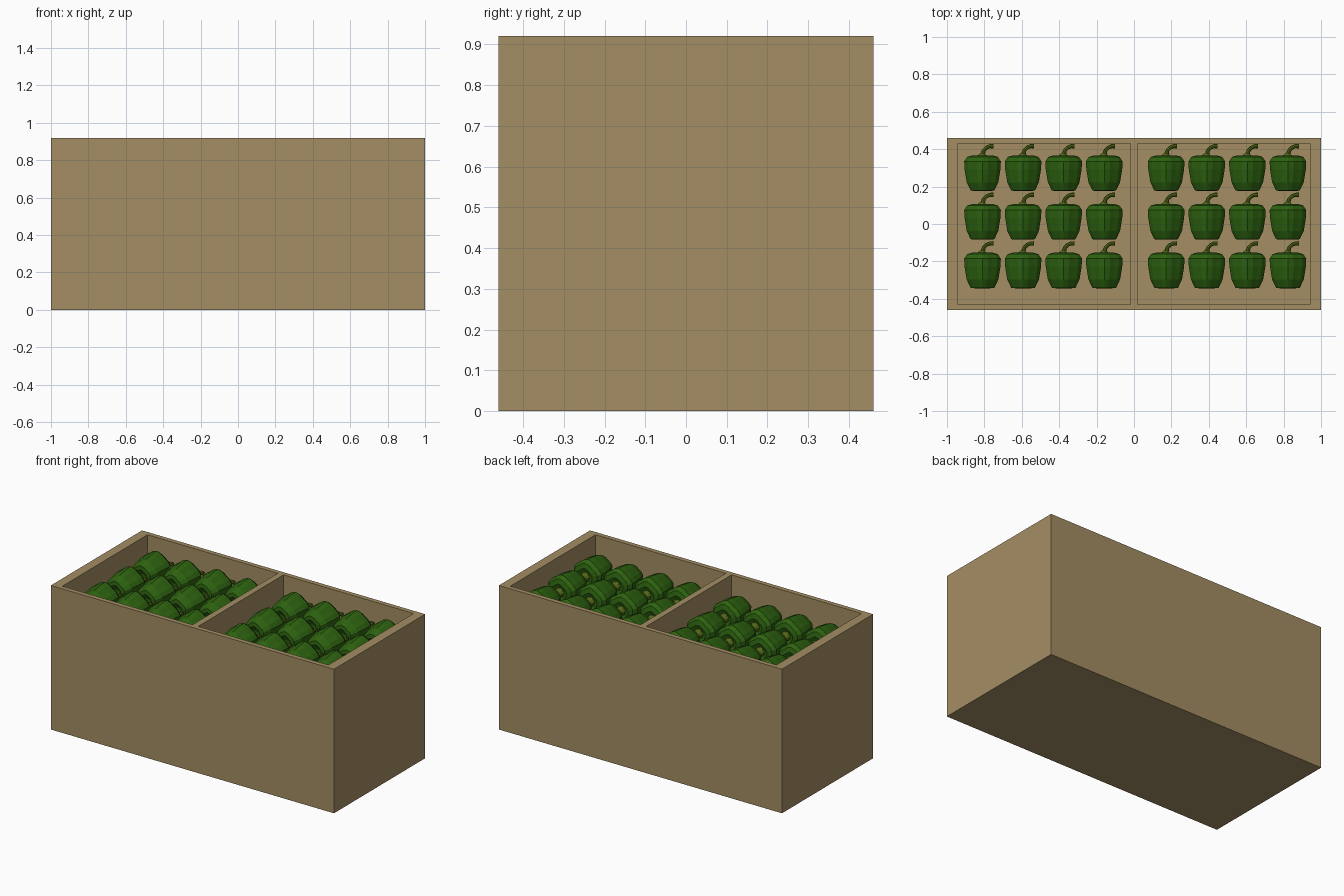
import bpy, bmesh
from math import sin, cos, pi, radians
from mathutils import Vector

if "Cube" in bpy.data.objects:
    bpy.data.objects.remove(bpy.data.objects["Cube"])


def material(name, rgb):
    m = bpy.data.materials.new(name)
    m.diffuse_color = (*rgb, 1)
    m.use_nodes = True
    m.node_tree.nodes["Principled BSDF"].inputs["Base Color"].default_value = m.diffuse_color
    return m


WOOD = material("wood", (0.37, 0.27, 0.125))
GREEN = material("pepper_green", (0.026, 0.122, 0.005))
STEM = material("stem_green", (0.085, 0.14, 0.008))


def link(name, bm, *mats):
    bmesh.ops.recalc_face_normals(bm, faces=bm.faces)
    me = bpy.data.meshes.new(name)
    bm.to_mesh(me)
    bm.free()
    for m in mats:
        me.materials.append(m)
    ob = bpy.data.objects.new(name, me)
    bpy.context.collection.objects.link(ob)
    return ob


# Crate: one shell with two open trays sunk into the top
HX, HY, TOP, FLOOR = 1.0, 0.46, 0.92, 0.69
xs = [-HX, -0.94, -0.02, 0.02, 0.94, HX]
ys = [-HY, -0.43, 0.43, HY]
bm = bmesh.new()
v = [[bm.verts.new((x, y, TOP)) for y in ys] for x in xs]
trays = []
for i in range(5):
    for j in range(3):
        f = bm.faces.new((v[i][j], v[i + 1][j], v[i + 1][j + 1], v[i][j + 1]))
        if j == 1 and i in (1, 3):
            trays.append(f)
rim = [e for e in bm.edges if e.is_boundary]
for f in trays:
    sunk = bmesh.ops.extrude_discrete_faces(bm, faces=[f])["faces"]
    bmesh.ops.translate(bm, verts=sunk[0].verts, vec=(0, 0, FLOOR - TOP))
skirt = bmesh.ops.extrude_edge_only(bm, edges=rim)["geom"]
low = [g for g in skirt if isinstance(g, bmesh.types.BMVert)]
bmesh.ops.translate(bm, verts=low, vec=(0, 0, -TOP))
bmesh.ops.contextual_create(
    bm, geom=[g for g in skirt if isinstance(g, bmesh.types.BMEdge)])
link("crate", bm, WOOD)


def tube(bm, rings, mat):
    """Skin a list of vertex rings and close both ends."""
    n = len(rings[0])
    loops = [[bm.verts.new(p) for p in r] for r in rings]
    faces = [bm.faces.new(loops[0]), bm.faces.new(loops[-1])]
    for a, b in zip(loops, loops[1:]):
        for k in range(n):
            faces.append(bm.faces.new((a[k], a[(k + 1) % n], b[(k + 1) % n], b[k])))
    for f in faces:
        f.material_index = mat


# Pepper body: lobed profile swept round the y axis
bm = bmesh.new()
SEG, LOBES = 20, 5
profile = [(-0.080, 0.010), (-0.097, 0.042), (-0.094, 0.066), (-0.05, 0.088),
           (0.02, 0.100), (0.062, 0.102), (0.086, 0.085), (0.094, 0.055), (0.080, 0.015)]
rings = []
for y, r in profile:
    ring = []
    for k in range(SEG):
        a = 2 * pi * k / SEG
        rr = r * (0.955 + 0.055 * cos(LOBES * a))
        ring.append((rr * sin(a), y, rr * cos(a)))
    rings.append(ring)
tube(bm, rings, 0)

# Stem: flared cap, then a hooked stalk
path = [(0, 0.082, 0.034), (0, 0.092, 0.026), (0.002, 0.104, 0.012), (0.008, 0.122, 0.010),
        (0.022, 0.136, 0.010), (0.040, 0.143, 0.011), (0.058, 0.143, 0.012)]
rings = []
for i, (x, y, r) in enumerate(path):
    p, q = path[max(i - 1, 0)], path[min(i + 1, len(path) - 1)]
    t = Vector((q[0] - p[0], q[1] - p[1], 0)).normalized()
    side = Vector((t.y, -t.x, 0))
    rings.append([Vector((x, y, 0)) + r * (side * cos(2 * pi * k / 8) + Vector((0, 0, r and 1)) * sin(2 * pi * k / 8))
                  for k in range(8)])
tube(bm, rings, 1)
pepper = link("pepper", bm, GREEN, STEM)

# Lay out two trays of four by three peppers
n = 0
for x0 in (-0.81, 0.172):
    for i in range(4):
        for j in range(3):
            ob = pepper if n == 0 else pepper.copy()
            if n:
                bpy.context.collection.objects.link(ob)
            ob.name = f"pepper_{n + 1}"
            ob.location = (x0 + i * 0.217, -0.247 + j * 0.26, 0.785)
            n += 1
